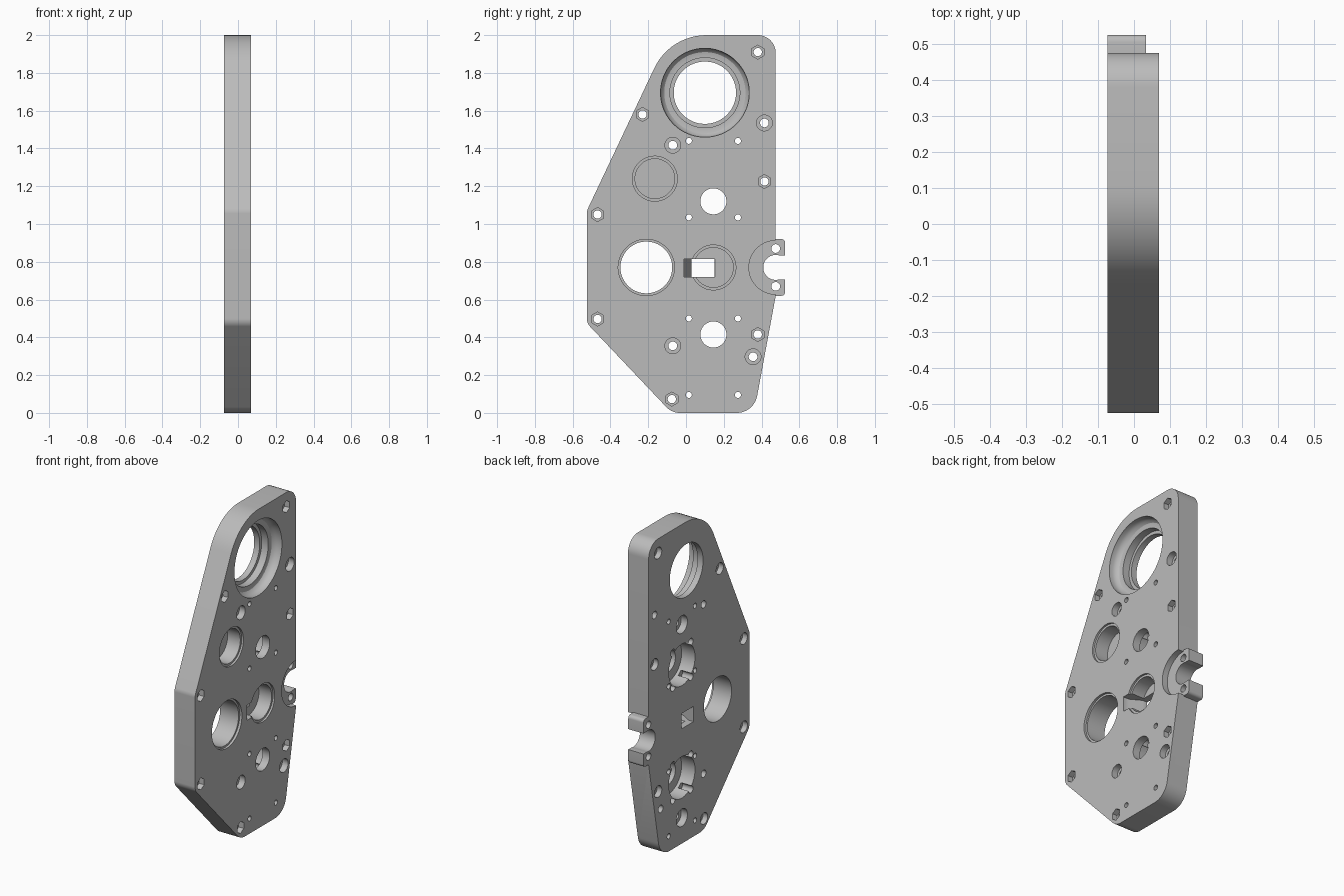
import bpy, bmesh, math
from mathutils import Vector

if "Cube" in bpy.data.objects:
    bpy.data.objects.remove(bpy.data.objects["Cube"])

BACK, FRONT = -0.073, 0.07     # plate faces along x
OUT = 0.1                      # cutters overshoot the faces to here

metal = bpy.data.materials.new("grey_metal")
metal.use_nodes = True
grey = (0.5, 0.5, 0.5, 1)
metal.diffuse_color = grey
metal.node_tree.nodes["Principled BSDF"].inputs["Base Color"].default_value = grey


def finish(name, bm):
    bmesh.ops.recalc_face_normals(bm, faces=bm.faces)
    mesh = bpy.data.meshes.new(name)
    bm.to_mesh(mesh)
    bm.free()
    mesh.materials.append(metal)
    ob = bpy.data.objects.new(name, mesh)
    bpy.context.collection.objects.link(ob)
    return ob


def rounded(corners, steps=12):
    """Outline from (y, z, radius) corners, each replaced by a tangent arc."""
    pts = []
    for i, (y, z, r) in enumerate(corners):
        p = Vector((y, z))
        a = (Vector(corners[i - 1][:2]) - p).normalized()
        b = (Vector(corners[(i + 1) % len(corners)][:2]) - p).normalized()
        if r == 0:
            pts.append(p)
            continue
        half = a.angle(b) / 2
        centre = p + (a + b).normalized() * r / math.sin(half)
        s = p + a * r / math.tan(half) - centre
        e = p + b * r / math.tan(half) - centre
        sweep = s.angle_signed(e)
        for k in range(steps + 1):
            t = -sweep * k / steps
            c, n = math.cos(t), math.sin(t)
            pts.append(centre + Vector((s.x * c - s.y * n, s.x * n + s.y * c)))
    return pts


def extrude(name, outline, x0, x1):
    bm = bmesh.new()
    face = bm.faces.new([bm.verts.new((x0, p[0], p[1])) for p in outline])
    new = bmesh.ops.extrude_face_region(bm, geom=[face])["geom"]
    bmesh.ops.translate(bm, vec=(x1 - x0, 0, 0),
                        verts=[v for v in new if isinstance(v, bmesh.types.BMVert)])
    return finish(name, bm)


def lathe(y, z, profile, sides=48):
    """Closed turned solid along x from (x, radius) steps."""
    bm = bmesh.new()
    rings = []
    for x, r in profile:
        angles = [2 * math.pi * (k + 0.5 * (sides != 6)) / sides for k in range(sides)]
        rings.append([bm.verts.new((x, y + r * math.sin(a), z + r * math.cos(a)))
                      for a in angles])
    for lo, hi in zip(rings, rings[1:]):
        for k in range(sides):
            n = (k + 1) % sides
            bm.faces.new((lo[k], lo[n], hi[n], hi[k]))
    bm.faces.new(rings[0])
    bm.faces.new(rings[-1])
    return finish("cutter", bm)


def boolean(tool, operation="DIFFERENCE"):
    tool.hide_render = True
    mod = plate.modifiers.new("cut", "BOOLEAN")
    mod.operation, mod.solver, mod.object = operation, "EXACT", tool
    bpy.context.view_layer.objects.active = plate
    bpy.ops.object.modifier_apply(modifier=mod.name)
    bpy.data.objects.remove(tool)


def bore(y, z, profile, sides=48):
    boolean(lathe(y, z, profile, sides))


# Main plate
plate = extrude("gearbox_plate", rounded([
    (-0.085, 2, 0.305), (0.475, 2, 0.095), (0.475, 0.62, 0), (0.36, 0, 0.11),
    (-0.075, 0, 0.1), (-0.525, 0.475, 0.06), (-0.525, 1.07, 0.06)]), BACK, FRONT)

# Side shaft support: round recess, lug, open bore and two screw holes
SY, SZ = 0.475, 0.77
bore(SY, SZ, [(OUT, 0.142), (0.033, 0.142)])
lug = extrude("lug", rounded([
    (0.40, 0.92, 0), (0.525, 0.92, 0.02), (0.525, 0.62, 0.02), (0.40, 0.62, 0)], 6),
    BACK + 0.0001, 0.0329)
boolean(lug, "UNION")
bore(SY, SZ, [(OUT, 0.066), (-OUT, 0.066)])
boolean(extrude("cutter", [(SY + 0.01, SZ - 0.064), (0.6, SZ - 0.064),
                           (0.6, SZ + 0.064), (SY + 0.01, SZ + 0.064)], -OUT, OUT))
for side in (-1, 1):
    bore(SY, SZ + side * 0.1, [(OUT, 0.023), (-OUT, 0.023)], 24)

# Large top bearing seat with dished recess
bore(0.1, 1.695, [(OUT, 0.235), (0.045, 0.235), (0.025, 0.228), (0.013, 0.215),
                  (0.01, 0.2), (0.01, 0.185), (-0.035, 0.185), (-0.035, 0.165),
                  (-OUT, 0.165)], 72)

# Left through bore, and two blind bearing pockets
bore(-0.21, 0.77, [(OUT, 0.149), (0.055, 0.149), (0.055, 0.137), (-OUT, 0.137)], 64)
for y, z in ((-0.165, 1.24), (0.145, 0.77)):
    bore(y, z, [(OUT, 0.119), (0.058, 0.119), (0.058, 0.105), (-0.03, 0.105)])

# Tapered rectangular window
bm = bmesh.new()
levels = []
for x, y0, y1 in ((OUT, -0.01, 0.18), (0.03, -0.01, 0.18),
                  (-0.04, 0.03, 0.15), (-OUT, 0.03, 0.15)):
    levels.append([bm.verts.new((x, y, z)) for y, z in
                   ((y0, 0.72), (y1, 0.72), (y1, 0.815), (y0, 0.815))])
for lo, hi in zip(levels, levels[1:]):
    for k in range(4):
        bm.faces.new((lo[k], lo[k - 1], hi[k - 1], hi[k]))
bm.faces.new(levels[0])
bm.faces.new(levels[-1])
boolean(finish("cutter", bm))

# Motor mounts: stepped shaft bore, rim notches, locating hole, corner holes
for z, away in ((1.12, 1), (0.415, -1)):
    bore(0.145, z, [(OUT, 0.069), (0.02, 0.069), (0.02, 0.13), (-OUT, 0.13)])
    bore(0.145, z + away * 0.253, [(-0.01, 0.03), (-0.03, 0.03), (-0.03, 0.055),
                                  (-OUT, 0.055)], 32)
    for sy in (-1, 1):
        for sz in (-1, 1):
            bore(0.145 + sy * 0.088, z + sz * 0.11, [(0, 0.022), (-OUT, 0.022)], 20)
for y in (0.015, 0.275):
    for z in (1.44, 1.035, 0.5, 0.095):
        bore(y, z, [(OUT, 0.016), (-OUT, 0.016)], 20)

# Bolt holes with hex nut pockets in front and round seats behind
for y, z in ((0.38, 1.91), (-0.23, 1.58), (0.415, 1.225), (-0.468, 1.05),
             (-0.468, 0.497), (0.38, 0.415), (-0.075, 0.073)):
    bore(y, z, [(OUT, 0.022), (-0.04, 0.022), (-0.04, 0.036), (-OUT, 0.036)], 24)
    bore(y, z, [(OUT, 0.037), (0.035, 0.037)], 6)

# Counterbored bolt holes
for y, z in ((0.415, 1.535), (-0.07, 1.417), (-0.07, 0.355), (0.355, 0.297)):
    bore(y, z, [(OUT, 0.042), (0.03, 0.042), (0.03, 0.023), (-OUT, 0.023)], 24)

# Smooth bores with crisp edges
bpy.ops.object.select_all(action="DESELECT")
plate.select_set(True)
bpy.context.view_layer.objects.active = plate
bpy.ops.object.shade_smooth_by_angle(angle=math.radians(30))
